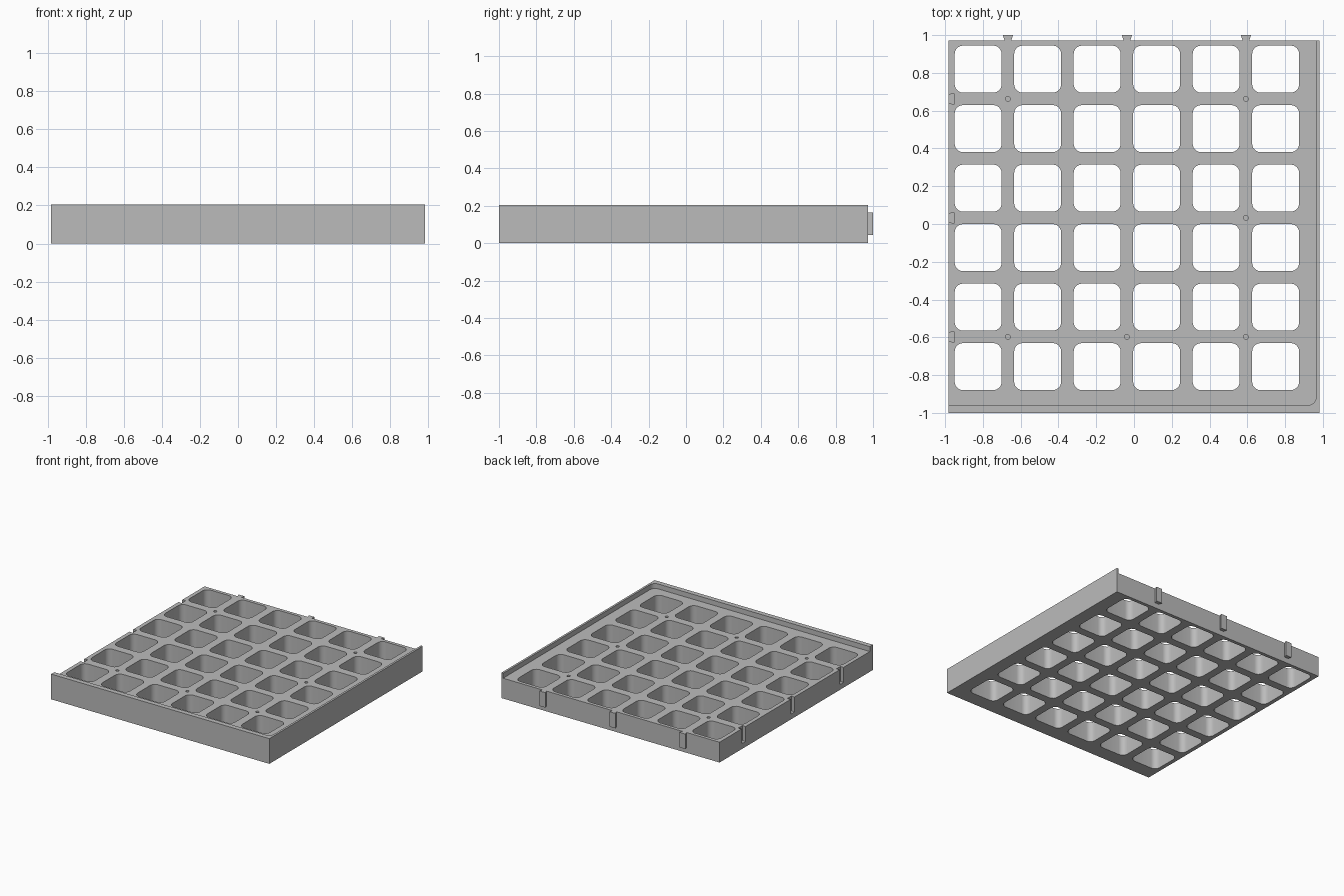
import bpy
import bmesh
from math import pi, cos, sin, radians

old = bpy.data.objects.get("Cube")
if old:
    bpy.data.objects.remove(old, do_unlink=True)

# Main sizes
HALF_X, FRONT, BACK = 0.982, -1.0, 0.972
HEIGHT, DECK, KEY_BASE = 0.205, 0.165, 0.043
PITCH, WINDOW, RADIUS = 0.315, 0.249, 0.045
COLUMNS = [-0.825 + PITCH * i for i in range(6)]
ROWS = [0.82 - PITCH * i for i in range(6)]
RIB_X = [(COLUMNS[i] + COLUMNS[i + 1]) / 2 for i in (0, 2, 4)]
RIB_Y = [(ROWS[i] + ROWS[i + 1]) / 2 for i in (0, 2, 4)]

grey = bpy.data.materials.new("light grey plastic")
grey.use_nodes = True
COLOUR = (0.5, 0.5, 0.5, 1)
grey.diffuse_color = COLOUR
grey.node_tree.nodes["Principled BSDF"].inputs["Base Color"].default_value = COLOUR


def arc(cx, cy, r, start, end, steps=6):
    angles = [radians(start + (end - start) * i / steps) for i in range(steps + 1)]
    return [(cx + r * cos(a), cy + r * sin(a)) for a in angles]


def rounded_square(cx, cy, size, r):
    h = size / 2 - r
    points = []
    for sx, sy, a in ((1, 1, 0), (-1, 1, 90), (-1, -1, 180), (1, -1, 270)):
        points += arc(cx + sx * h, cy + sy * h, r, a, a + 90)
    return points


def prisms(name, outlines, z0, z1):
    """One object made of upright prisms, one for each outline."""
    bm = bmesh.new()
    for outline in outlines:
        low = [bm.verts.new((x, y, z0)) for x, y in outline]
        high = [bm.verts.new((x, y, z1)) for x, y in outline]
        bm.faces.new(low[::-1])
        bm.faces.new(high)
        n = len(outline)
        for i in range(n):
            j = (i + 1) % n
            bm.faces.new((low[i], low[j], high[j], high[i]))
    bmesh.ops.recalc_face_normals(bm, faces=bm.faces)
    mesh = bpy.data.meshes.new(name)
    bm.to_mesh(mesh)
    bm.free()
    mesh.materials.append(grey)
    obj = bpy.data.objects.new(name, mesh)
    bpy.context.collection.objects.link(obj)
    return obj


def cut(target, outlines, z0, z1):
    cutter = prisms("cutter", outlines, z0, z1)
    cutter.hide_render = True
    mod = target.modifiers.new("cut", 'BOOLEAN')
    mod.operation = 'DIFFERENCE'
    mod.solver = 'EXACT'
    mod.object = cutter
    bpy.context.view_layer.objects.active = target
    bpy.ops.object.modifier_apply(modifier=mod.name)
    bpy.data.objects.remove(cutter, do_unlink=True)


# Tray block
tray = prisms("tray", [[(-HALF_X, FRONT), (HALF_X, FRONT),
                        (HALF_X, BACK), (-HALF_X, BACK)]], 0, HEIGHT)

# Recessed deck, leaving a rim along the front and left sides
rim_x, rim_y, r = 0.965, -0.96, 0.045
recess = [(-1.2, 1.2), (-1.2, rim_y)]
recess += arc(rim_x - r, rim_y + r, r, 270, 360)
recess += [(rim_x, 1.2)]
cut(tray, [recess], DECK, 0.4)

# Grid of rounded windows
cut(tray, [rounded_square(x, y, WINDOW, RADIUS) for x in COLUMNS for y in ROWS], -0.1, 0.3)

# Dovetail slots in the right side
cut(tray, [[(-1.0, y - 0.018), (-0.953, y - 0.029),
            (-0.953, y + 0.029), (-1.0, y + 0.018)] for y in RIB_Y], KEY_BASE, 0.3)

# Small blind pin holes where the ribs cross
pins = [(RIB_X[i], RIB_Y[j]) for i, j in ((0, 0), (2, 0), (2, 1), (0, 2), (1, 2), (2, 2))]
cut(tray, [arc(x, y, 0.013, 0, 337.5, 15) for x, y in pins], 0.06, 0.3)

# Dovetail keys on the back
keys = prisms("dovetail_keys",
              [[(x - 0.016, BACK - 0.005), (x + 0.016, BACK - 0.005),
                (x + 0.027, 1.0), (x - 0.027, 1.0)] for x in RIB_X], KEY_BASE, DECK)

# Smooth round corners, keep hard edges
bpy.ops.object.select_all(action='DESELECT')
for obj in (tray, keys):
    obj.select_set(True)
bpy.context.view_layer.objects.active = tray
bpy.ops.object.shade_smooth_by_angle(angle=pi / 6)
